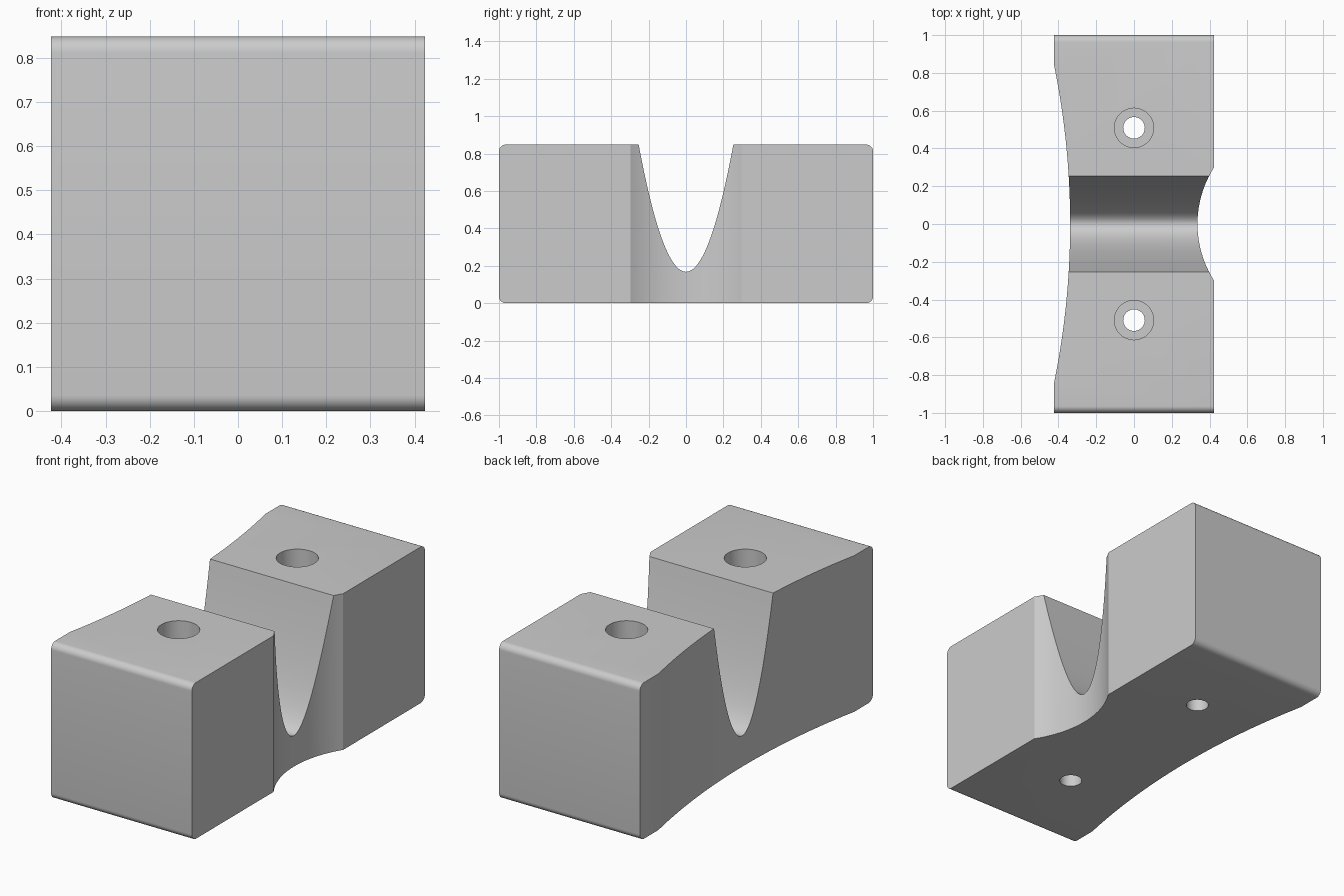
import bpy, bmesh, math

cube = bpy.data.objects.get("Cube")
if cube:
    bpy.data.objects.remove(cube, do_unlink=True)

HALF_W, HALF_L, H = 0.423, 1.0, 0.848
ROUND = 0.036
GROOVE_HALF, GROOVE_Z = 0.253, 0.168

grey = bpy.data.materials.new("plain grey")
grey.use_nodes = True
colour = (0.6, 0.6, 0.6, 1)
grey.diffuse_color = colour
grey.node_tree.nodes["Principled BSDF"].inputs["Base Color"].default_value = colour


def corner(cy, cz, start):
    """Quarter-round outer edge of the side profile."""
    steps = [math.radians(start + 90 * i / 8) for i in range(9)]
    return [(cy + ROUND * math.cos(a), cz + ROUND * math.sin(a)) for a in steps]


def cutter(name, radius, x, y, low, high, sides=96):
    """Vertical hidden cylinder used to cut the block."""
    bpy.ops.mesh.primitive_cylinder_add(
        vertices=sides, radius=radius, depth=high - low, location=(x, y, (low + high) / 2))
    obj = bpy.context.object
    obj.name = name
    obj.hide_render = True
    return obj


# Side profile: rounded ends and a parabolic groove in the top
y_in = HALF_L - ROUND
profile = corner(-y_in, ROUND, 180) + corner(y_in, ROUND, 270) + corner(y_in, H - ROUND, 0)
for i in range(65):
    t = 1 - i / 32
    profile.append((GROOVE_HALF * t, GROOVE_Z + (H - GROOVE_Z) * t * t))
profile += corner(-y_in, H - ROUND, 90)

# Extrude the profile across the width
bm = bmesh.new()
face = bm.faces.new([bm.verts.new((-HALF_W, y, z)) for y, z in profile])
extruded = bmesh.ops.extrude_face_region(bm, geom=[face])["geom"]
bmesh.ops.translate(bm, vec=(2 * HALF_W, 0, 0),
                    verts=[v for v in extruded if isinstance(v, bmesh.types.BMVert)])
bmesh.ops.recalc_face_normals(bm, faces=bm.faces)
mesh = bpy.data.meshes.new("clamp_block")
bm.to_mesh(mesh)
bm.free()
block = bpy.data.objects.new("clamp_block", mesh)
bpy.context.collection.objects.link(block)
mesh.materials.append(grey)

# Concave hollows in the long sides, tight on +x and shallow on -x
tight, shallow = 0.554, 4.19
cutters = [cutter("tight_hollow", tight, 0.336 + tight, 0, -0.1, 1, 192),
           cutter("shallow_hollow", shallow, -0.338 - shallow, 0, -0.1, 1, 512)]

# Counterbored screw holes
for side, y in (("front", -0.509), ("back", 0.509)):
    cutters.append(cutter(side + "_screw_hole", 0.057, 0, y, -0.1, 1, 64))
    cutters.append(cutter(side + "_counterbore", 0.104, 0, y, 0.42, 1, 64))

bpy.context.view_layer.objects.active = block
for c in cutters:
    mod = block.modifiers.new(c.name, "BOOLEAN")
    mod.operation = "DIFFERENCE"
    mod.solver = "EXACT"
    mod.object = c
    bpy.ops.object.modifier_apply(modifier=mod.name)
    bpy.data.objects.remove(c, do_unlink=True)

bpy.ops.object.select_all(action="DESELECT")
block.select_set(True)
bpy.ops.object.shade_smooth_by_angle(angle=math.radians(30))
